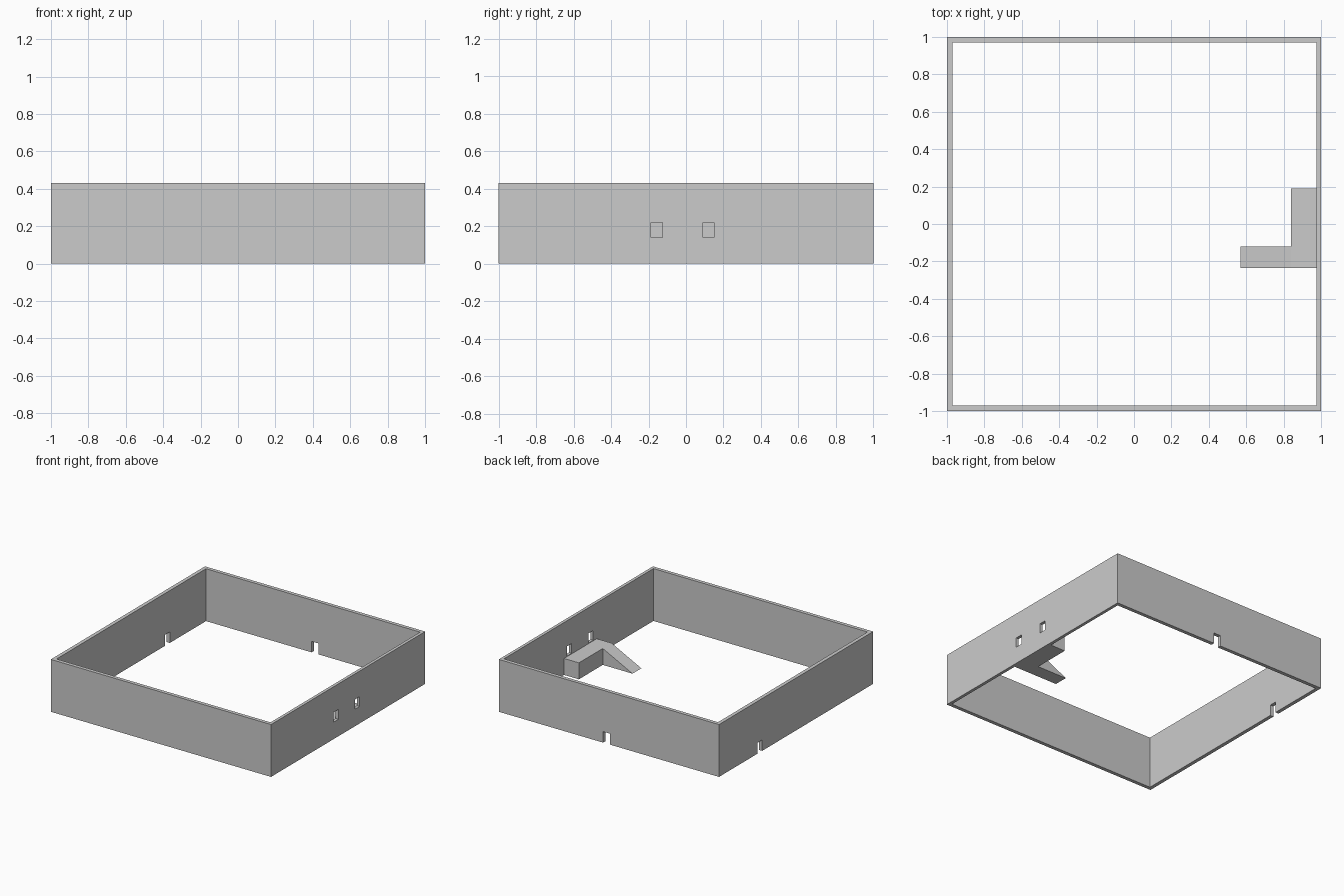
import bpy, bmesh

if "Cube" in bpy.data.objects:
    bpy.data.objects.remove(bpy.data.objects["Cube"])


def prism(name, outline, place, lo, hi):
    """Extrude a 2D outline from lo to hi; place(a, b, t) gives the 3D point."""
    bm = bmesh.new()
    a = [bm.verts.new(place(u, v, lo)) for u, v in outline]
    b = [bm.verts.new(place(u, v, hi)) for u, v in outline]
    bm.faces.new(a)
    bm.faces.new(b)
    n = len(outline)
    for i in range(n):
        j = (i + 1) % n
        bm.faces.new((a[i], a[j], b[j], b[i]))
    bmesh.ops.recalc_face_normals(bm, faces=bm.faces)
    mesh = bpy.data.meshes.new(name)
    bm.to_mesh(mesh)
    bm.free()
    obj = bpy.data.objects.new(name, mesh)
    bpy.context.collection.objects.link(obj)
    return obj


def box(name, x0, x1, y0, y1, z0, z1):
    return prism(name, [(x0, y0), (x1, y0), (x1, y1), (x0, y1)],
                 lambda u, v, t: (u, v, t), z0, z1)


# Perimeter walls
walls = box("perimeter_walls", -1, 1, -1, 1, 0, 0.43)

cutters = [
    box("courtyard_cutter", -0.97, 0.975, -0.97, 0.97, -0.1, 0.6),
    # Doorways in the back and left walls
    box("back_door_cutter", -0.01, 0.053, 0.9, 1.1, -0.1, 0.09),
    box("left_door_cutter", -1.1, -0.9, 0.44, 0.5, -0.1, 0.09),
    # Window pair in the right wall
    box("window_cutter_1", 0.9, 1.1, -0.188, -0.125, 0.14, 0.22),
    box("window_cutter_2", 0.9, 1.1, 0.09, 0.15, 0.14, 0.22),
]
bpy.context.view_layer.objects.active = walls
for cutter in cutters:
    cutter.hide_render = True
    mod = walls.modifiers.new("cut", 'BOOLEAN')
    mod.operation = 'DIFFERENCE'
    mod.solver = 'EXACT'
    mod.object = cutter
    bpy.ops.object.modifier_apply(modifier=mod.name)
    bpy.data.objects.remove(cutter)

# Raised platform beneath the windows
box("platform", 0.84, 0.975, -0.235, 0.19, 0, 0.135)

# Ramp leading up to the platform
prism("ramp", [(0.57, 0), (0.84, 0), (0.84, 0.135)],
      lambda u, v, t: (u, t, v), -0.235, -0.12)
